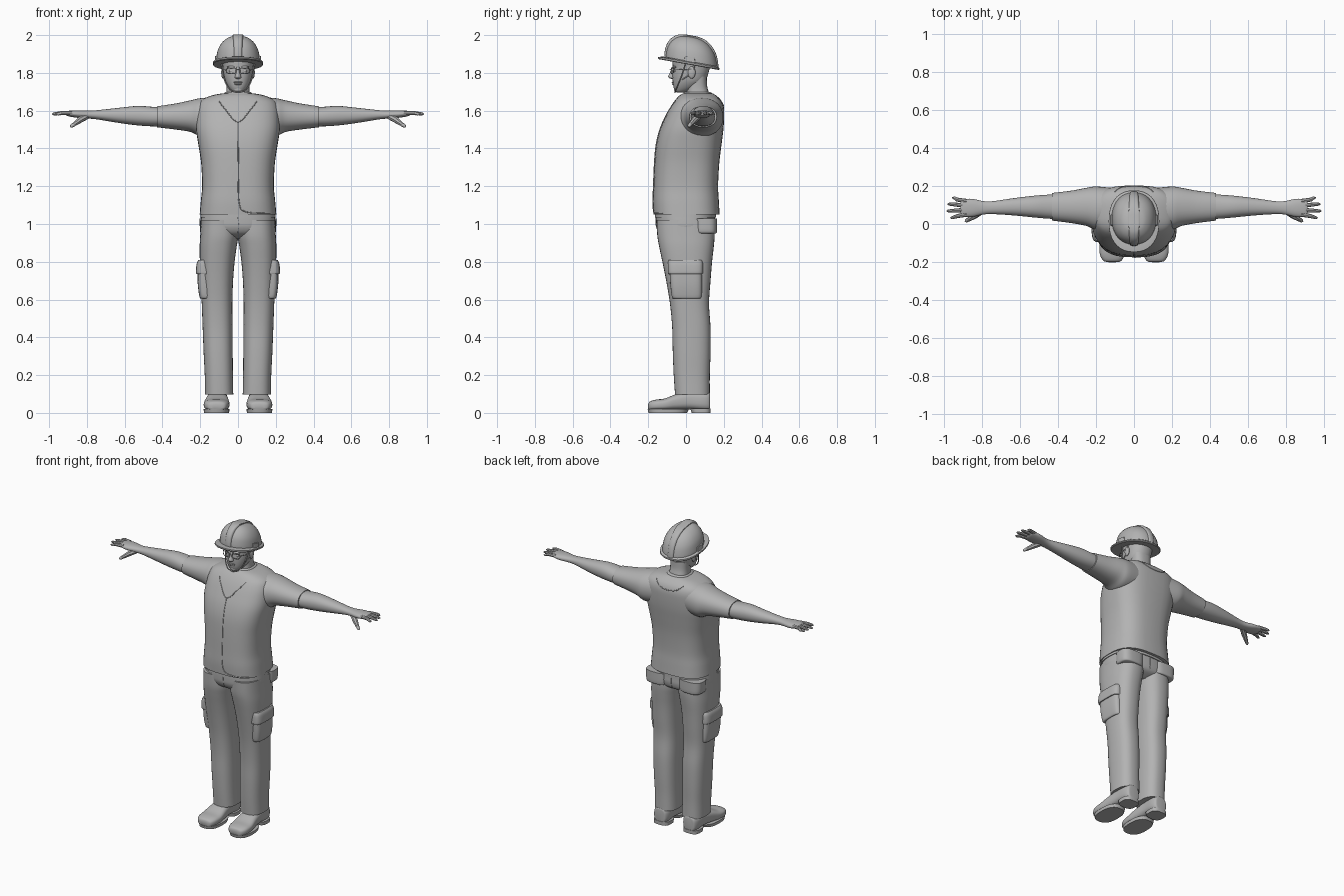
import bpy, bmesh, math
from mathutils import Vector, Matrix
from mathutils.bvhtree import BVHTree

cube = bpy.data.objects.get("Cube")
if cube:
    bpy.data.objects.remove(cube)

grey = bpy.data.materials.new("plain grey")
grey.use_nodes = True
grey.diffuse_color = (0.45, 0.45, 0.45, 1)
grey.node_tree.nodes["Principled BSDF"].inputs["Base Color"].default_value = grey.diffuse_color


def finish(obj, mirror=False, angle=40):
    """Material, shading and optional left/right mirroring."""
    obj.data.materials.clear()
    obj.data.materials.append(grey)
    bpy.ops.object.select_all(action='DESELECT')
    obj.select_set(True)
    bpy.context.view_layer.objects.active = obj
    bpy.ops.object.shade_smooth_by_angle(angle=math.radians(angle))
    if mirror:
        mod = obj.modifiers.new("Mirror", 'MIRROR')
        mod.use_mirror_merge = False
    return obj


def from_bmesh(name, bm, **options):
    bmesh.ops.recalc_face_normals(bm, faces=bm.faces)
    mesh = bpy.data.meshes.new(name)
    bm.to_mesh(mesh)
    bm.free()
    obj = bpy.data.objects.new(name, mesh)
    bpy.context.scene.collection.objects.link(obj)
    return finish(obj, **options)


def spline(points, steps):
    """Smooth interpolation through points of any dimension."""
    pts = [Vector(p) for p in points]
    result = []
    for i in range(len(pts) - 1):
        a, b, c, d = pts[max(i - 1, 0)], pts[i], pts[i + 1], pts[min(i + 2, len(pts) - 1)]
        for k in range(steps):
            u = k / steps
            result.append(b + 0.5 * u * ((c - a) + u * ((2 * a - 5 * b + 4 * c - d)
                                                        + u * (3 * b - a - 3 * c + d))))
    return result + [pts[-1]]


def loft(name, rings, axis='z', power=2.5, steps=4, seg=36, tilt=0, **options):
    """Skin of superellipse rings: (position, min, max, min, max) or (position, half width, min, max)."""
    full = [r if len(r) == 5 else (r[0], -r[1], r[1], r[2], r[3]) for r in rings]
    bm = bmesh.new()
    loops = []
    for t, a0, a1, b0, b1 in spline(full, steps):
        loop = []
        for k in range(seg):
            ang = math.tau * k / seg
            c, s = math.cos(ang), math.sin(ang)
            a = (a0 + a1) / 2 + (a1 - a0) / 2 * math.copysign(abs(c) ** (2 / power), c)
            b = (b0 + b1) / 2 + (b1 - b0) / 2 * math.copysign(abs(s) ** (2 / power), s)
            x, y, z = {'x': (t, a, b), 'y': (a, t, b), 'z': (a, b, t)}[axis]
            loop.append(bm.verts.new((x, y, z - tilt * (y - 0.025))))
        loops.append(loop)
    for low, high in zip(loops, loops[1:]):
        for k in range(seg):
            j = (k + 1) % seg
            bm.faces.new((low[k], low[j], high[j], high[k]))
    bm.faces.new(loops[0])
    bm.faces.new(loops[-1])
    return from_bmesh(name, bm, **options)


def tube(name, points, radii, closed=False, **options):
    """Round tube along a path; radii is one value or one per point."""
    curve = bpy.data.curves.new(name, 'CURVE')
    curve.dimensions = '3D'
    curve.bevel_depth = 1
    curve.bevel_resolution = 2
    curve.use_fill_caps = True
    path = curve.splines.new('POLY')
    path.points.add(len(points) - 1)
    path.use_cyclic_u = closed
    for i, p in enumerate(points):
        path.points[i].co = (*p, 1)
        path.points[i].radius = radii[i] if isinstance(radii, (list, tuple)) else radii
    obj = bpy.data.objects.new(name, curve)
    bpy.context.scene.collection.objects.link(obj)
    bpy.ops.object.select_all(action='DESELECT')
    obj.select_set(True)
    bpy.context.view_layer.objects.active = obj
    bpy.ops.object.convert(target='MESH')
    return finish(bpy.context.view_layer.objects.active, **options)


def seam(name, target, points, side, radius=0.003, **options):
    """Thin raised line dropped on to the front (-1) or back (1) of a part; points are (x, z)."""
    tree = BVHTree.FromObject(target, bpy.context.evaluated_depsgraph_get())
    hits = [tree.ray_cast(Vector((x, side, z)), Vector((0, -side, 0)))[0]
            for x, z in spline(points, 8)]
    return tube(name, [h for h in hits if h], radius, **options)


def ball(name, centre, size, **options):
    bm = bmesh.new()
    bmesh.ops.create_uvsphere(bm, u_segments=20, v_segments=12, radius=1,
                              matrix=Matrix.Translation(centre) @ Matrix.Diagonal((*size, 1)))
    return from_bmesh(name, bm, **options)


# Torso and its seams
vest = loft("vest", [(1.05, .203, -.172, .178), (1.12, .197, -.175, .174), (1.2, .19, -.172, .17),
                     (1.32, .195, -.167, .176), (1.42, .21, -.158, .188), (1.5, .222, -.138, .198),
                     (1.57, .222, -.108, .202), (1.62, .215, -.082, .2), (1.655, .195, -.058, .186),
                     (1.68, .14, -.035, .16), (1.692, .08, -.015, .14)], power=2.8)
seam("neckline_seam", vest, [(-.1, 1.65), (-.07, 1.61), (0, 1.54), (.07, 1.61), (.1, 1.65)], -1)
seam("front_closure_seam", vest, [(0, 1.54), (.002, 1.3), (.005, 1.12), (.04, 1.065), (.17, 1.056)], -1)
seam("back_neck_seam", vest, [(-.1, 1.665), (-.06, 1.635), (0, 1.625), (.06, 1.635), (.1, 1.665)], 1)
loft("collar", [(1.66, .082, -.03, .142), (1.69, .075, -.016, .138), (1.698, .068, -.008, .13)])

# Sleeves, arms and hands
loft("sleeves", [(.12, -.025, .19, 1.47, 1.672), (.2, -.03, .197, 1.465, 1.666),
                 (.25, -.01, .19, 1.487, 1.655), (.33, .005, .175, 1.5, 1.638),
                 (.43, .018, .163, 1.512, 1.623)], axis='x', power=2.2, mirror=True)
loft("arms", [(.38, .025, .155, 1.518, 1.615), (.45, .028, .154, 1.517, 1.62),
              (.53, .035, .148, 1.522, 1.625), (.63, .045, .136, 1.535, 1.615),
              (.74, .052, .12, 1.553, 1.603), (.79, .05, .12, 1.558, 1.6),
              (.85, .038, .132, 1.562, 1.602), (.9, .04, .13, 1.571, 1.599),
              (.912, .05, .12, 1.578, 1.594)], axis='x', power=2.2, mirror=True)
for finger, y, tip in (("index", .05, .965), ("middle", .074, .985), ("ring", .098, .98), ("little", .12, .955)):
    spread = (y - .085) * .25
    tube(finger + "_fingers", [(.88, y, 1.587), (.93, y + spread, 1.588), (tip - .01, y + 2 * spread, 1.583),
                               (tip, y + 2 * spread, 1.582)], (.012, .0105, .008, .003), mirror=True)
tube("thumbs", [(.8, .068, 1.57), (.835, .045, 1.552), (.865, .026, 1.53), (.882, .016, 1.518), (.888, .013, 1.514)],
     (.016, .017, .012, .009, .003), mirror=True)

# Trousers
loft("trouser_seat", [(.92, .11, -.07, .09), (.945, .175, -.13, .14), (.98, .197, -.155, .154),
                      (1.02, .197, -.16, .154), (1.065, .192, -.16, .155)])
loft("waistband", [(1.035, .2, -.165, .16), (1.06, .198, -.165, .16)], steps=1)
loft("trouser_legs", [(.098, .025, .174, -.058, .126), (.2, .027, .176, -.065, .126),
                      (.32, .028, .182, -.07, .13), (.45, .029, .187, -.073, .13),
                      (.58, .03, .192, -.085, .122), (.7, .026, .198, -.105, .13),
                      (.8, .018, .202, -.125, .138), (.88, .007, .203, -.142, .147),
                      (.94, -.002, .2, -.152, .152), (1.02, 0, .196, -.156, .152)], mirror=True)
seam("fly_seam", bpy.data.objects["trouser_seat"], [(0, 1.04), (.002, 1), (0, .95)], -1, .002)
seam("rear_seam", bpy.data.objects["trouser_seat"], [(0, 1.03), (.002, 1), (0, .95)], 1, .002)

# Pockets
loft("cargo_pockets", [(.605, .12, .196, -.065, .075), (.615, .12, .204, -.075, .083),
                       (.68, .12, .213, -.083, .085), (.76, .12, .214, -.088, .084)], power=4, mirror=True)
loft("cargo_flaps", [(.735, .12, .219, -.094, .088), (.745, .12, .223, -.096, .09),
                     (.79, .12, .219, -.096, .09), (.81, .12, .21, -.092, .084)], power=4, mirror=True)
loft("rear_pocket_flaps", [(.95, .06, .19, .05, .158), (.962, .045, .201, .045, .164),
                           (1.03, .042, .203, .045, .164)], power=3, mirror=True)

# Boots
loft("boots", [(-.2, .085, .14, .02, .045), (-.192, .065, .162, .014, .06), (-.16, .05, .179, .012, .07),
               (-.11, .045, .181, .012, .077), (-.05, .05, .172, .015, .1), (.02, .056, .163, .018, .115),
               (.09, .055, .16, .012, .115), (.122, .065, .15, .012, .11), (.128, .08, .135, .02, .1)],
     axis='y', power=2.8, mirror=True)
loft("front_soles", [(0, .047, .18, -.198, .005), (.02, .045, .182, -.203, .015)], steps=1, mirror=True)
loft("heels", [(0, .054, .163, .03, .13), (.024, .053, .164, .022, .131)], steps=1, power=3, mirror=True)

# Neck, head and face
loft("neck", [(1.64, .075, -.01, .13), (1.69, .063, .002, .122), (1.73, .06, .005, .112), (1.78, .062, .01, .11)])
loft("head", [(1.697, .018, -.05, -.005), (1.703, .033, -.057, .01), (1.725, .052, -.066, .06),
              (1.755, .068, -.07, .1), (1.79, .076, -.072, .116), (1.83, .08, -.07, .126),
              (1.87, .084, -.07, .13), (1.92, .07, -.05, .11)], power=2.3)
loft("nose", [(1.768, .008, -.078, -.05), (1.774, .017, -.09, -.05), (1.783, .016, -.094, -.05),
              (1.805, .009, -.084, -.05), (1.83, .009, -.074, -.05)], power=2, seg=16)
ball("upper_lip", (0, -.066, 1.75), (.024, .01, .005))
ball("lower_lip", (0, -.064, 1.741), (.02, .011, .006))
ball("chin", (0, -.05, 1.713), (.024, .014, .015))
ball("brows", (.033, -.061, 1.83), (.026, .011, .007), mirror=True)
ball("eyes", (.032, -.056, 1.81), (.015, .01, .009), mirror=True)
ball("ears", (.08, .03, 1.802), (.009, .02, .032), mirror=True)

# Glasses
rim = []
for k in range(24):
    c, s = math.cos(math.tau * k / 24), math.sin(math.tau * k / 24)
    rim.append((.036 + .026 * math.copysign(abs(c) ** .6, c), -.078 + .012 * max(c, 0),
                1.811 + .015 * math.copysign(abs(s) ** .6, s)))
tube("glasses_rims", rim, .002, closed=True, mirror=True)
tube("glasses_bridge", [(-.012, -.08, 1.816), (0, -.086, 1.819), (.012, -.08, 1.816)], .002)
tube("glasses_temples", [(.062, -.066, 1.816), (.08, -.035, 1.817), (.086, .03, 1.82)], .0022, mirror=True)

# Helmet: tilted dome, brim, ribs, side clips and chin strap
dome = [(1.85, .117, -.108, .166), (1.88, .115, -.106, .163), (1.92, .107, -.096, .152),
        (1.955, .088, -.074, .13), (1.98, .06, -.042, .098), (1.99, .03, -.01, .065), (1.992, .01, .015, .04)]
loft("helmet_dome", dome, power=2.2, tilt=.18)
loft("helmet_brim", [(1.842, .13, -.145, .174), (1.846, .133, -.148, .177), (1.854, .132, -.147, .176),
                     (1.86, .119, -.12, .167)], power=2.3, steps=1, tilt=.18)
loft("helmet_centre_rib", [(z + .007, min(w, .028), f - .007, b + .006) for z, w, f, b in dome],
     power=5, tilt=.18)
for x in (.05, .075):
    rib = [(x, y, 1.855 + .135 * math.sqrt(max(0, 1 - (x / .117) ** 2 - ((y - .029) / .136) ** 2)) ** .9
            - .18 * (y - .025)) for y in [-.06 + .01 * k for k in range(18)]]
    tube("helmet_side_ribs", rib, .005, mirror=True)
loft("helmet_clips", [(1.856, .1, .124, -.01, .05), (1.885, .1, .121, -.005, .045)], power=6, steps=1,
     tilt=.18, mirror=True)
tube("chin_strap", spline([(.088, 0, 1.86), (.078, -.022, 1.79), (.062, -.042, 1.74), (.036, -.056, 1.706),
                           (0, -.058, 1.696)], 4), .0035, mirror=True)
tube("rear_straps", [(.088, .05, 1.85), (.082, .035, 1.8), (.07, -.02, 1.765)], .003, mirror=True)
